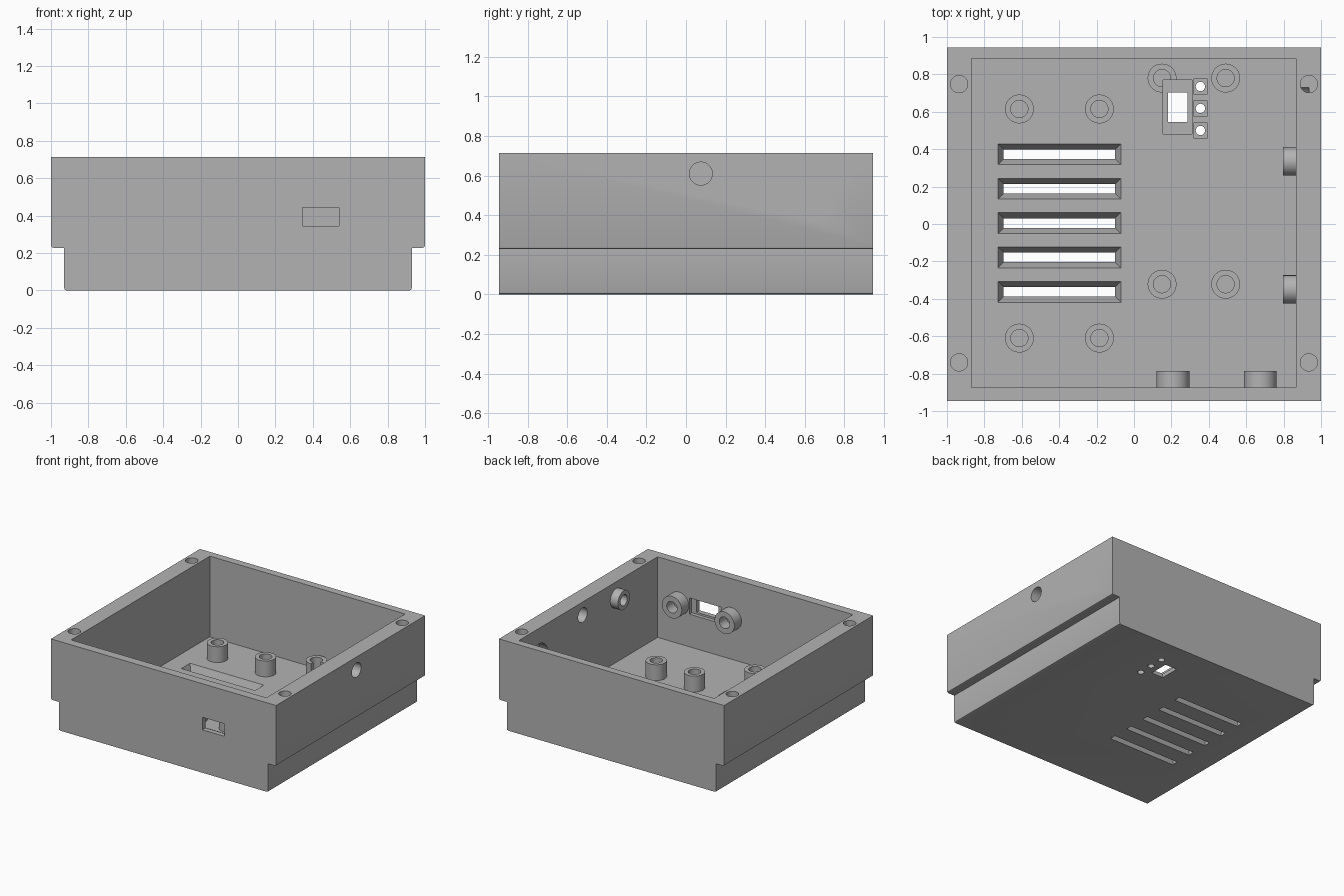
import bpy, bmesh, math
from mathutils import Matrix, Vector

if "Cube" in bpy.data.objects:
    bpy.data.objects.remove(bpy.data.objects["Cube"], do_unlink=True)

grey = bpy.data.materials.new("plain grey")
grey.use_nodes = True
COLOUR = (0.45, 0.45, 0.45, 1)
grey.diffuse_color = COLOUR
grey.node_tree.nodes["Principled BSDF"].inputs["Base Color"].default_value = COLOUR

HEIGHT, FLOOR, STEP, DEPTH = 0.715, 0.068, 0.228, 0.945
AXES = {"x": Matrix.Rotation(math.pi / 2, 4, "Y"),
        "y": Matrix.Rotation(-math.pi / 2, 4, "X"),
        "z": Matrix.Identity(4)}


def finish(name, bm):
    bmesh.ops.recalc_face_normals(bm, faces=bm.faces)
    mesh = bpy.data.meshes.new(name)
    bm.to_mesh(mesh)
    bm.free()
    mesh.materials.append(grey)
    obj = bpy.data.objects.new(name, mesh)
    bpy.context.collection.objects.link(obj)
    return obj


def box(name, x, y, z, taper=0):
    """Box between (low, high) pairs; taper shrinks the bottom on all sides."""
    bm = bmesh.new()
    bmesh.ops.create_cube(bm, size=1)
    for v in bm.verts:
        low = v.co.z < 0
        inset = taper if low else 0
        v.co = Vector((x[0] + inset if v.co.x < 0 else x[1] - inset,
                       y[0] + inset if v.co.y < 0 else y[1] - inset,
                       z[0] if low else z[1]))
    return finish(name, bm)


def rod(name, axis, centre, radius, length):
    """Cylinder starting at centre and running along the axis."""
    bm = bmesh.new()
    bmesh.ops.create_cone(bm, cap_ends=True, segments=48, radius1=radius, radius2=radius,
                          depth=length, matrix=Matrix.Translation((0, 0, length / 2)))
    bm.transform(Matrix.Translation(centre) @ AXES[axis])
    return finish(name, bm)


def tube(name, axis, centre, outer, inner, length):
    """Hollow boss made by spinning a rectangular section."""
    bm = bmesh.new()
    section = [(inner, 0), (outer, 0), (outer, length), (inner, length)]
    verts = [bm.verts.new((r, 0, h)) for r, h in section]
    edges = [bm.edges.new((verts[i], verts[(i + 1) % 4])) for i in range(4)]
    bmesh.ops.spin(bm, geom=verts + edges, cent=(0, 0, 0), axis=(0, 0, 1),
                   angle=math.tau, steps=48)
    bmesh.ops.remove_doubles(bm, verts=bm.verts, dist=0.0005)
    bm.transform(Matrix.Translation(centre) @ AXES[axis])
    return finish(name, bm)


def select(obj):
    bpy.ops.object.select_all(action="DESELECT")
    obj.select_set(True)
    bpy.context.view_layer.objects.active = obj


def cut(target, cutter):
    cutter.hide_render = True
    mod = target.modifiers.new("cut", "BOOLEAN")
    mod.operation, mod.solver, mod.object = "DIFFERENCE", "EXACT", cutter
    select(target)
    bpy.ops.object.modifier_apply(modifier=mod.name)
    bpy.data.objects.remove(cutter, do_unlink=True)


# Stepped outer shell with softened lower edges
half = [(0.915, 0), (0.926, 0.004), (0.93, 0.015), (0.93, STEP), (0.985, STEP),
        (0.996, STEP + 0.004), (1, STEP + 0.015), (1, HEIGHT)]
outline = half + [(-x, z) for x, z in reversed(half)]
bm = bmesh.new()
face = bm.faces.new([bm.verts.new((x, -DEPTH, z)) for x, z in outline])
ext = bmesh.ops.extrude_face_region(bm, geom=[face])
bmesh.ops.translate(bm, vec=(0, 2 * DEPTH, 0),
                    verts=[g for g in ext["geom"] if isinstance(g, bmesh.types.BMVert)])
case = finish("case", bm)

# Main cavity
cut(case, box("cavity", (-0.87, 0.865), (-0.875, 0.885), (FLOOR, 1)))

# Lid screw holes
for x in (-0.935, 0.935):
    for y in (-0.74, 0.748):
        cut(case, rod("screw_hole", "z", (x, y, 0.4), 0.046, 0.5))

# Tapered ventilation slots
for i in range(5):
    y = 0.373 - i * 0.184
    cut(case, box("vent", (-0.727, -0.07), (y - 0.056, y + 0.056), (-0.001, FLOOR + 0.001), 0.031))

# Front port with a shallow pocket behind it
cut(case, box("port", (0.345, 0.54), (-1, -0.8), (0.345, 0.445)))
cut(case, box("port_pocket", (0.3, 0.583), (-0.905, -0.8), (0.33, 0.46)))

# Side openings, the larger one recessed from inside
cut(case, rod("small_opening", "x", (0.8, 0.075, 0.61), 0.058, 0.3))
cut(case, rod("large_opening", "x", (0.8, 0.633, 0.47), 0.091, 0.3))
cut(case, rod("large_recess", "x", (0.8, 0.633, 0.47), 0.12, 0.135))

# Switch window and indicator holes in the floor
SWITCH = ((0.155, 0.31), (0.48, 0.77), (0.03, 0.3))
cut(case, box("switch_pocket", *SWITCH))
cut(case, box("switch_window", (0.182, 0.287), (0.545, 0.702), (-0.1, 0.1)))
for y in (0.735, 0.618, 0.5):
    cut(case, box("indicator_pocket", (0.32, 0.39), (y - 0.043, y + 0.043), (0.03, 0.1)))
    cut(case, rod("indicator_hole", "z", (0.355, y, -0.1), 0.025, 0.2))

# Floor standoffs
parts = [case]
spots = [(x, y) for x in (-0.613, -0.185) for y in (-0.61, 0.615)]
spots += [(x, y) for x in (0.15, 0.49) for y in (-0.322, 0.78)]
for x, y in spots:
    post = tube("standoff", "z", (x, y, FLOOR - 0.008), 0.077, 0.046, 0.135)
    if (x, y) == (0.15, 0.78):
        cut(post, box("switch_clearance", *SWITCH))
    parts.append(post)

# Wall bosses beside the port and on the side wall
for x in (0.208, 0.675):
    parts.append(tube("port_boss", "y", (x, -0.883, 0.395), 0.088, 0.046, 0.098))
for y, z in ((-0.35, 0.585), (0.335, 0.22)):
    parts.append(tube("side_boss", "x", (0.797, y, z), 0.076, 0.043, 0.076))

for part in parts:
    select(part)
    bpy.ops.object.shade_smooth_by_angle(angle=math.radians(30))
